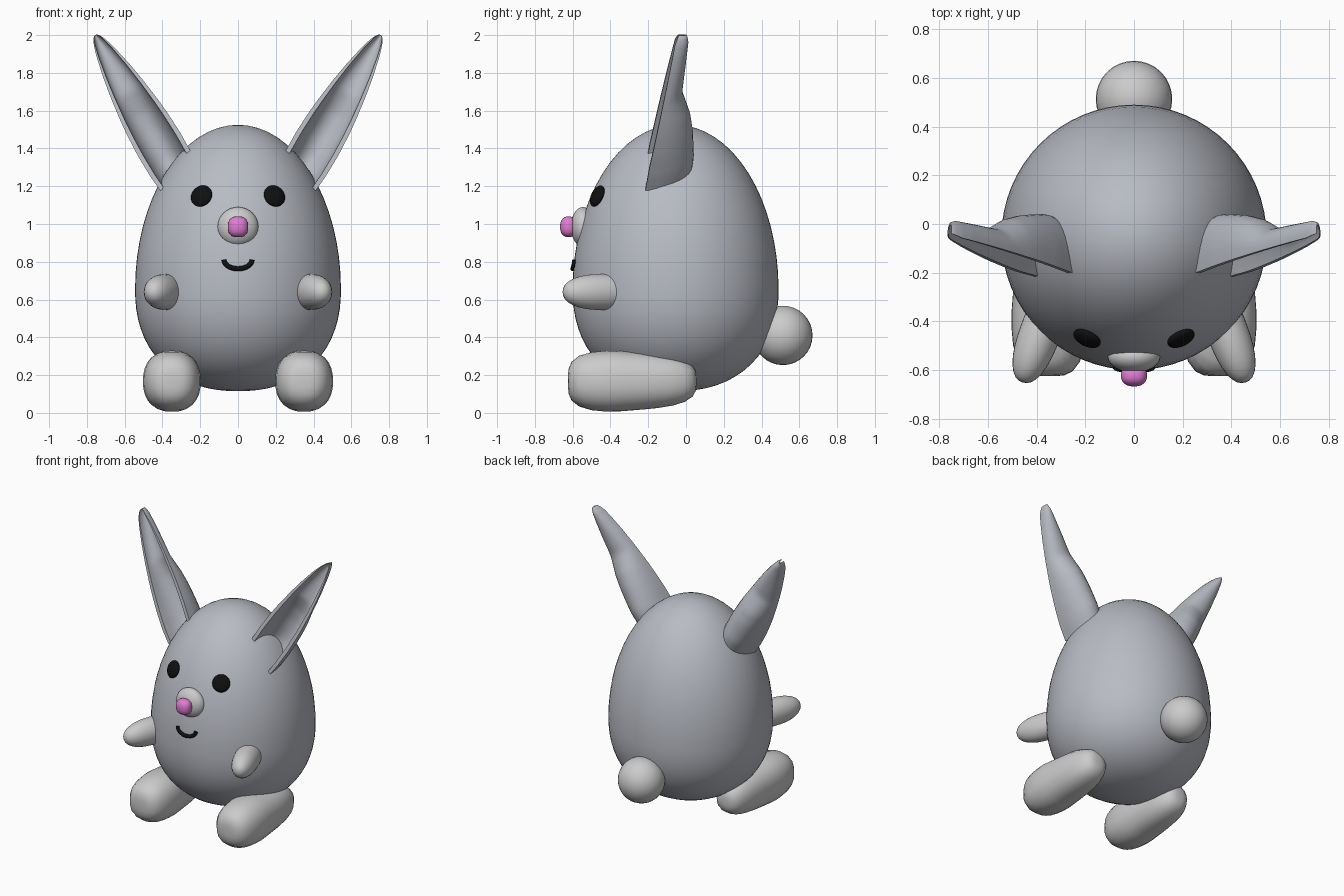
import bpy, bmesh, math
from mathutils import Vector

if "Cube" in bpy.data.objects:
    bpy.data.objects.remove(bpy.data.objects["Cube"])


def material(name, rgb):
    m = bpy.data.materials.new(name)
    m.diffuse_color = (*rgb, 1)
    m.use_nodes = True
    m.node_tree.nodes["Principled BSDF"].inputs["Base Color"].default_value = m.diffuse_color
    return m


FUR = material("fur", (0.48, 0.50, 0.55))
PAW = material("paw_grey", (0.55, 0.55, 0.55))
BLACK = material("black", (0.005, 0.005, 0.005))
PINK = material("pink", (0.75, 0.2, 0.65))


def finish(bm, name, mat=None, mirror=False):
    bmesh.ops.recalc_face_normals(bm, faces=bm.faces)
    me = bpy.data.meshes.new(name)
    bm.to_mesh(me)
    bm.free()
    ob = bpy.data.objects.new(name, me)
    bpy.context.collection.objects.link(ob)
    if mat:
        me.materials.append(mat)
    me.polygons.foreach_set("use_smooth", [True] * len(me.polygons))
    if mirror:  # mirror across the world x = 0 plane
        centre = bpy.data.objects.get("mirror_centre")
        if centre is None:
            centre = bpy.data.objects.new("mirror_centre", None)
            centre.hide_render = True
            bpy.context.collection.objects.link(centre)
        ob.modifiers.new("Mirror", "MIRROR").mirror_object = centre
    return ob


def blob(name, loc, radii, mat=None, mirror=False, p=2, q=2, taper=0, shape=None, seg=32):
    """Super-ellipsoid: p squares off the y ends, q the xz cross-section."""
    bm = bmesh.new()
    bmesh.ops.create_uvsphere(bm, u_segments=seg, v_segments=seg // 2, radius=1)
    for v in bm.verts:
        if shape:
            v.co = shape(v.co)
        else:
            r = (abs(v.co.x) ** q + abs(v.co.z) ** q) ** (1 / q)
            v.co /= (r ** p + abs(v.co.y) ** p) ** (1 / p)
            k = 1 - taper * max(v.co.y + 0.3, 0)
            v.co.x *= k
            v.co.z *= k
        v.co = Vector(a * b for a, b in zip(v.co, radii))
    ob = finish(bm, name, mat, mirror)
    ob.location = loc
    return ob


# Egg-shaped body, a little fuller below its widest ring
R, CY, CZ, UP, DOWN = 0.545, -0.055, 0.655, 0.87, 0.54


def egg(c):
    if c.z >= 0:
        return Vector((c.x, c.y, c.z * UP))
    n = (math.hypot(c.x, c.y) ** 2.25 + abs(c.z) ** 2.25) ** (1 / 2.25)
    return Vector((c.x / n, c.y / n, c.z / n * DOWN))


def front_y(x, z):
    h = (z - CZ) / UP
    return CY - math.sqrt(R * R * (1 - h * h) - x * x)


blob("body", (0, CY, CZ), (R, R, 1), FUR, shape=egg, seg=64)

# Tail, muzzle, nose
blob("tail", (0, 0.513, 0.41), (0.157, 0.157, 0.157))
blob("muzzle", (0, -0.545, 0.985), (0.108, 0.065, 0.105))
blob("nose", (0, -0.622, 0.985), (0.054, 0.045, 0.055), PINK, q=2.5, p=2.3)

# Eyes lie flat on the body surface
ex, ez = 0.19, 1.145
ey = front_y(ex, ez)
normal = Vector((ex / R**2, (ey - CY) / R**2, (ez - CZ) / UP**2)).normalized()
eye = blob("eye", Vector((ex, ey, ez)) + normal * 0.008, (0.06, 0.06, 0.025), BLACK, True)
eye.rotation_euler = normal.to_track_quat("Z", "Y").to_euler()

# Arms and feet
arm = blob("arm", (0.385, -0.445, 0.64), (0.085, 0.218, 0.095), PAW, True, p=2.3)
arm.rotation_euler.z = math.radians(20)
foot = blob("foot", (0.35, -0.285, 0.168), (0.155, 0.34, 0.163), PAW, True,
            p=3.6, q=2.3, taper=0.17)

# Smiling mouth: curved tube on the body surface
curve = bpy.data.curves.new("mouth", "CURVE")
curve.dimensions = "3D"
curve.bevel_depth = 0.013
curve.use_fill_caps = True
spline = curve.splines.new("POLY")
N = 16
spline.points.add(N)
for i, pt in enumerate(spline.points):
    a = math.pi * (1 + i / N)
    x, z = 0.074 * math.cos(a), 0.81 + 0.047 * math.sin(a)
    pt.co = (x, front_y(x, z) - 0.003, z, 1)
curve.materials.append(BLACK)
bpy.context.collection.objects.link(bpy.data.objects.new("mouth", curve))


# Ears: hollow leaf, a deep cup at the base and a shallow dish at the tip
def lerp(keys, t):
    for (t0, a), (t1, b) in zip(keys, keys[1:]):
        if t <= t1:
            return a + (b - a) * (t - t0) / (t1 - t0)
    return keys[-1][1]


WIDTH = [(-0.06, 0.118), (0.05, 0.126), (0.2, 0.128), (0.35, 0.122), (0.45, 0.114),
         (0.6, 0.098), (0.74, 0.078), (0.88, 0.052), (0.95, 0.034), (0.985, 0.02), (1, 0.008)]
BACK = [(-0.06, 0.02), (0.1, 0.042), (0.3, 0.036), (0.42, 0.022), (0.52, -0.004),
        (0.58, -0.02), (0.8, 0.0), (0.95, 0.013), (1, 0.005)]
LIP = [(-0.06, -0.215), (0.1, -0.195), (0.95, -0.058), (1, -0.04)]

bm = bmesh.new()
rings = []
ROWS, COLS = 40, 16
for i in range(ROWS + 1):
    s = i / ROWS
    t = -0.06 + 1.06 * (1 - (1 - s) ** 1.4)
    w, back, lip = (lerp(k, t) for k in (WIDTH, BACK, LIP))
    ring = []
    for k, cols in ((1, range(COLS + 1)), (0.8, range(COLS, -1, -1))):
        for j in cols:
            a = math.pi * j / COLS
            u = -w * k * math.cos(a)
            y = lip + (back - lip) * k * max(math.sin(a), 0) ** 0.85
            ring.append(bm.verts.new((0.335 + 0.42 * t + 0.861 * u, y,
                                      1.28 + 0.72 * t - 0.508 * u)))
    rings.append(ring)
n = len(rings[0])
for r0, r1 in zip(rings, rings[1:]):
    for j in range(n):
        bm.faces.new((r0[j], r0[(j + 1) % n], r1[(j + 1) % n], r1[j]))
for ring in (rings[0], rings[-1]):  # close base and tip strips
    for j in range(COLS):
        bm.faces.new((ring[j], ring[j + 1], ring[n - 2 - j], ring[n - 1 - j]))
ear = finish(bm, "ear", FUR, True)
bpy.context.view_layer.objects.active = ear
ear.select_set(True)
bpy.ops.object.shade_smooth_by_angle(angle=math.radians(50))
